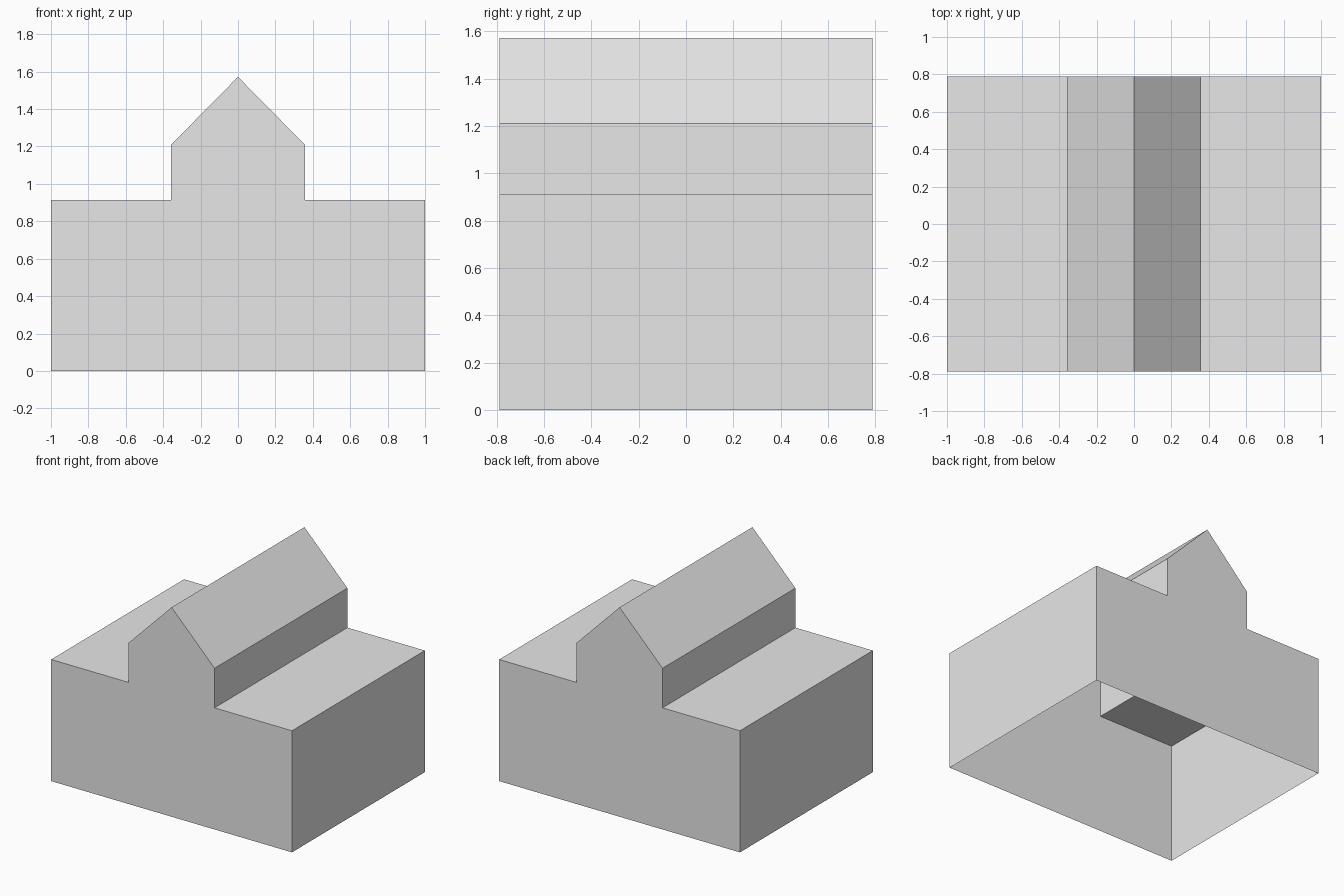
import bpy
import bmesh

cube = bpy.data.objects.get("Cube")
if cube:
    bpy.data.objects.remove(cube, do_unlink=True)

HALF_DEPTH = 0.788
HALF_WIDTH = 1.0
HALL = 0.357
WING_TOP, EAVE, RIDGE = 0.913, 1.21, 1.572

grey = bpy.data.materials.new("plain_grey")
grey.use_nodes = True
grey.diffuse_color = (0.8, 0.8, 0.8, 1)
grey.node_tree.nodes["Principled BSDF"].inputs["Base Color"].default_value = (0.8, 0.8, 0.8, 1)


def open_shell(name, outline, skin):
    """End walls from the (x, z) outline, joined by the first `skin` edges only."""
    bm = bmesh.new()
    front, back = [[bm.verts.new((x, y, z)) for x, z in outline]
                   for y in (-HALF_DEPTH, HALF_DEPTH)]
    bm.faces.new(front)
    bm.faces.new(back)
    for i in range(skin):
        bm.faces.new((front[i], front[i + 1], back[i + 1], back[i]))
    bmesh.ops.recalc_face_normals(bm, faces=bm.faces)
    mesh = bpy.data.meshes.new(name)
    bm.to_mesh(mesh)
    bm.free()
    mesh.materials.append(grey)
    obj = bpy.data.objects.new(name, mesh)
    bpy.context.collection.objects.link(obj)
    return obj


# Tall gabled hall: side walls above the wings and two roof slopes, open below
open_shell("central_hall", [(-HALL, WING_TOP), (-HALL, EAVE), (0, RIDGE),
                            (HALL, EAVE), (HALL, WING_TOP),
                            (HALL, 0), (-HALL, 0)], 4)

# Flat-roofed wings: roof and outer wall, open to the hall and below
for name, side in (("left_wing", 1), ("right_wing", -1)):
    open_shell(name, [(side * HALL, WING_TOP), (side * HALF_WIDTH, WING_TOP),
                      (side * HALF_WIDTH, 0), (side * HALL, 0)], 2)
